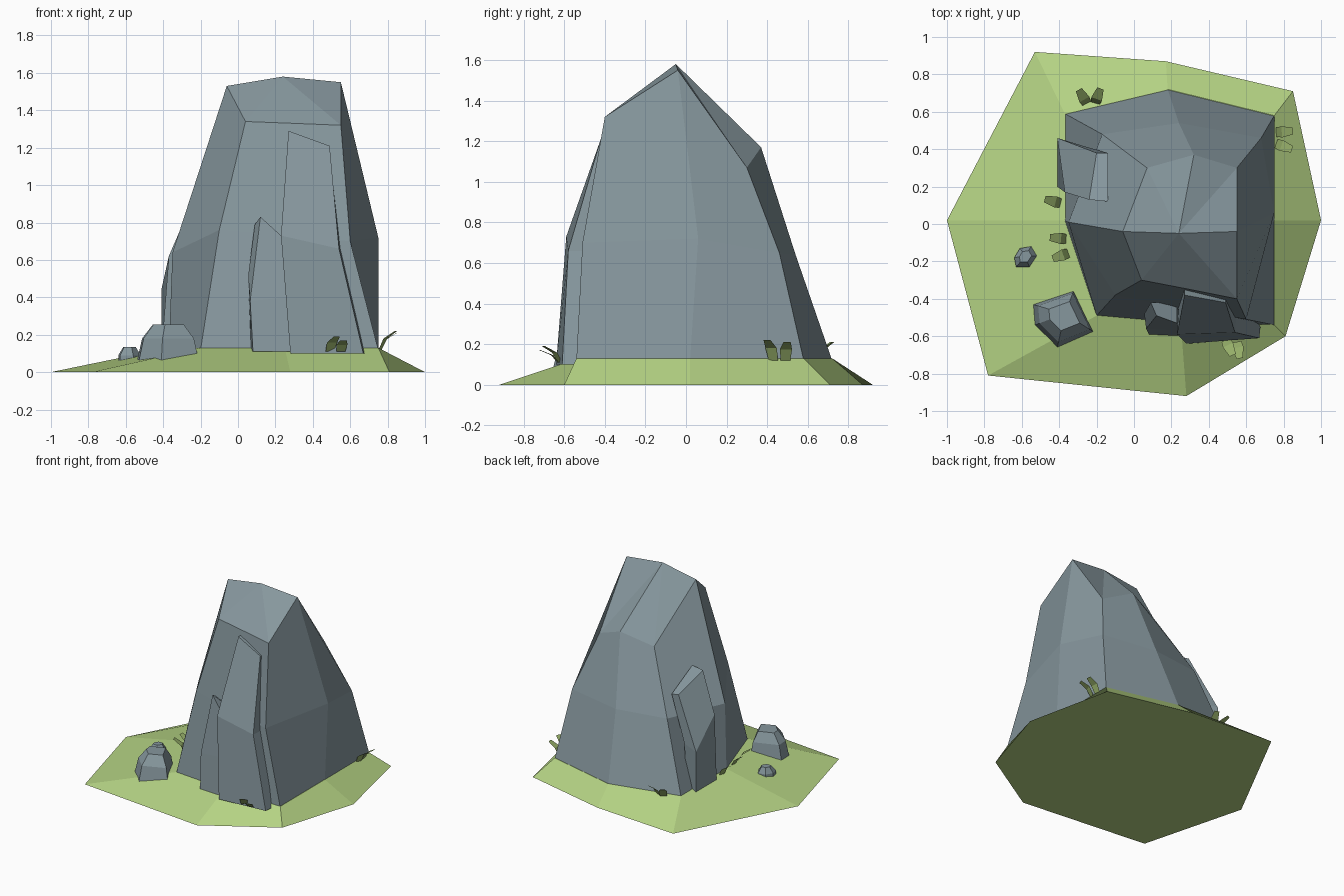
import bpy, bmesh, math
from mathutils import Vector

if "Cube" in bpy.data.objects:
    bpy.data.objects.remove(bpy.data.objects["Cube"])


def material(name, color):
    m = bpy.data.materials.new(name)
    m.diffuse_color = (*color, 1)
    m.use_nodes = True
    m.node_tree.nodes["Principled BSDF"].inputs["Base Color"].default_value = m.diffuse_color
    return m


STONE = material("stone", (0.24, 0.31, 0.34))
GRASS = material("grass", (0.46, 0.65, 0.23))
BLADE = material("blade", (0.30, 0.42, 0.14))


def finish(bm, name, mat):
    bmesh.ops.recalc_face_normals(bm, faces=bm.faces)
    me = bpy.data.meshes.new(name)
    bm.to_mesh(me)
    bm.free()
    me.materials.append(mat)
    ob = bpy.data.objects.new(name, me)
    bpy.context.collection.objects.link(ob)
    return ob


def loft(name, rings, mat, peak=None):
    """Skin equal-length rings, close the bottom, cap or fan the top."""
    bm = bmesh.new()
    rows = [[bm.verts.new(p) for p in r] for r in rings]
    n = len(rows[0])
    for a, b in zip(rows, rows[1:]):
        for i in range(n):
            j = (i + 1) % n
            bm.faces.new((a[i], a[j], b[j], b[i]))
    bm.faces.new(rows[0])
    if peak:
        p = bm.verts.new(peak)
        for i in range(n):
            bm.faces.new((rows[-1][i], rows[-1][(i + 1) % n], p))
    else:
        bm.faces.new(rows[-1])
    return finish(bm, name, mat)


def flat(points, z):
    return [(x, y, z) for x, y in points]


# Rings run: left, back left, back, back right, right, front right, front, front left
outer = [(-1, .02), (-.53, .92), (.17, .87), (.85, .71),
         (1, .02), (.81, -.60), (.28, -.92), (-.78, -.81)]
base = [(-.37, .02), (-.37, .59), (.18, .72), (.75, .58),
        (.75, .02), (.75, -.54), (.25, -.53), (-.20, -.49)]
middle = [(-.35, .01, .64), (-.17, .48, .65), (.24, .54, .64), (.68, .46, .65),
          (.75, .06, .72), (.60, -.51, .70), (.25, -.45, .73), (-.10, -.38, .76)]
upper = [(-.06, -.04, 1.53), (.07, .30, 1.09), (.32, .37, 1.17), (.55, .30, 1.07),
         (.55, -.04, 1.55), (.55, -.40, 1.32), (.30, -.35, 1.33), (.04, -.30, 1.34)]

# Grassy mound and main rock
loft("mound", [flat(outer, 0), flat(base, .13)], GRASS)
loft("main_rock", [flat(base, .12), middle, upper], STONE, (.24, -.05, 1.58))

# Slabs leaning on the front and left: rings of outer edge and inner edge
loft("tall_front_slab", [
    [(.28, -.64, .10), (.67, -.61, .10), (.68, -.50, .10), (.28, -.50, .10)],
    [(.23, -.59, .73), (.54, -.58, .66), (.55, -.46, .66), (.24, -.43, .73)],
    [(.27, -.38, 1.29), (.49, -.42, 1.21), (.49, -.35, 1.21), (.27, -.33, 1.29)]], STONE)
loft("short_front_slab", [
    [(.08, -.59, .11), (.29, -.60, .11), (.29, -.48, .11), (.07, -.50, .11)],
    [(.065, -.56, .38), (.26, -.57, .40), (.26, -.46, .40), (.055, -.48, .52)],
    [(.12, -.49, .83), (.23, -.53, .73), (.23, -.42, .73), (.09, -.42, .79)]], STONE)
loft("left_slab", [
    [(-.41, .46, .10), (-.41, .20, .10), (-.30, .15, .10), (-.30, .42, .10)],
    [(-.41, .46, .44), (-.37, .17, .62), (-.26, .14, .62), (-.28, .42, .46)],
    [(-.20, .38, .81), (-.24, .13, .92), (-.14, .12, .93), (-.14, .38, .80)]], STONE)


# Loose boulders
def boulder(name, foot, z0, z1, z2, top_center, grow, shrink):
    c = Vector(top_center)
    ring = lambda k, z: [(*(c + (Vector(p) - c) * k), z) for p in foot]
    loft(name, [ring(1, z0), ring(grow, z1), ring(shrink, z2)], STONE)


boulder("large_boulder", [(-.54, -.43), (-.32, -.35), (-.21, -.58), (-.41, -.66), (-.53, -.54)],
        .06, .18, .255, (-.37, -.48), .84, .50)
boulder("small_boulder", [(-.61, -.13), (-.55, -.12), (-.52, -.17), (-.56, -.23), (-.63, -.23), (-.64, -.18)],
        .05, .09, .135, (-.58, -.17), 1, .55)


# Grass blades: bent two-part strips leaning outwards (foot x, y, z, heading in degrees)
def blade(i, x, y, z, heading, h):
    a = math.radians(heading)
    d, s = Vector((math.cos(a), math.sin(a), 0)), Vector((-math.sin(a), math.cos(a), 0))
    bm = bmesh.new()
    rows = []
    for out, up, w in ((0, 0, .024), (.03, .6 * h, .03), (.09, h, .018)):
        p = Vector((x, y, z + up)) + d * out
        rows.append((bm.verts.new(p - s * w), bm.verts.new(p + s * w)))
    for p, q in zip(rows, rows[1:]):
        bm.faces.new((p[0], p[1], q[1], q[0]))
    finish(bm, f"grass_blade_{i}", BLADE)


for i, b in enumerate([(-.25, .64, .11, 120, .10), (-.21, .64, .11, 70, .10),
                       (.76, .49, .12, 5, .09), (.76, .43, .12, -20, .10),
                       (-.39, .11, .12, 165, .10), (-.36, -.08, .12, 175, .09),
                       (-.35, -.155, .12, 200, .10), (.49, -.62, .11, -65, .08),
                       (.55, -.63, .11, -80, .06)]):
    blade(i, *b)
